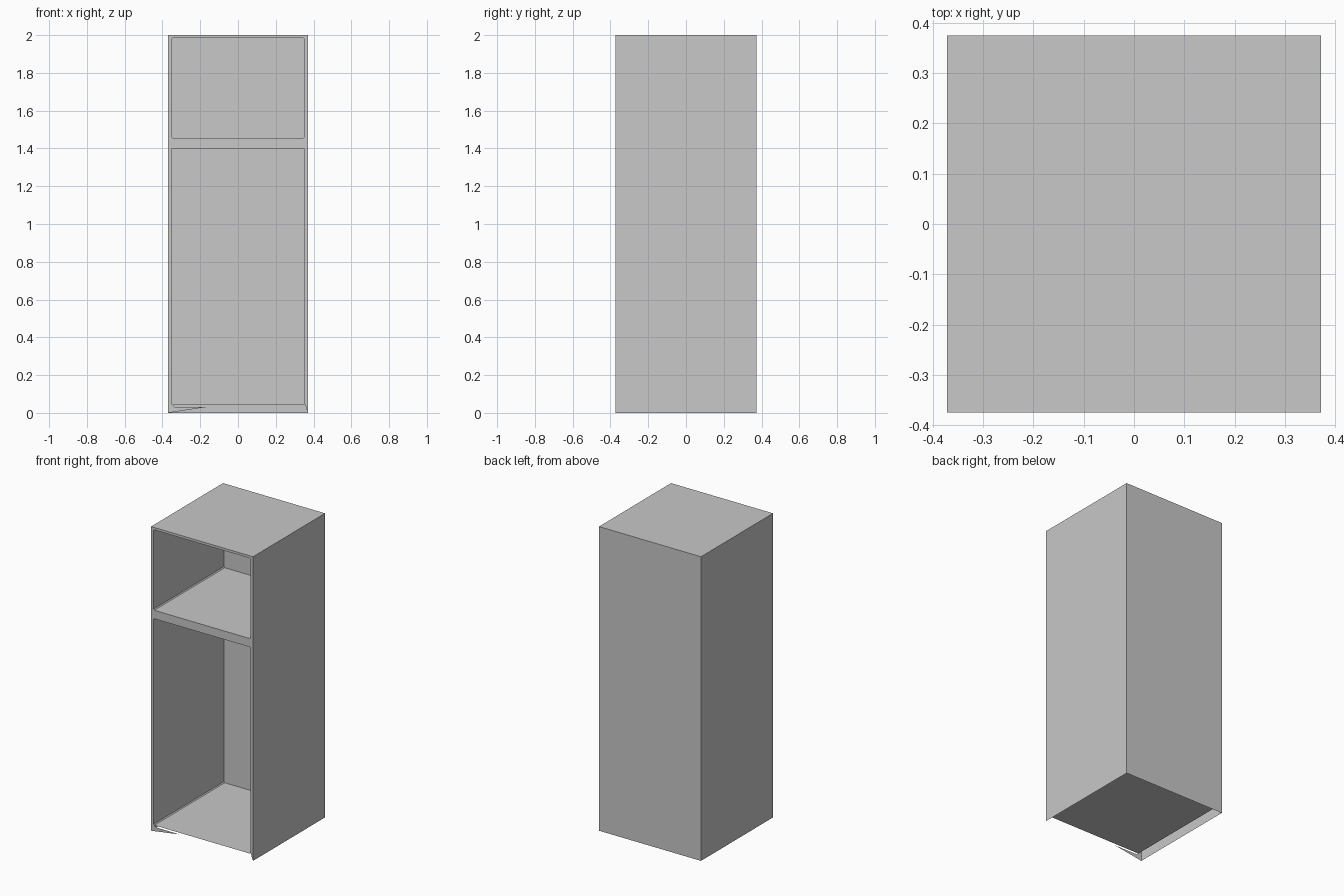
import bpy, bmesh

if "Cube" in bpy.data.objects:
    bpy.data.objects.remove(bpy.data.objects["Cube"], do_unlink=True)

W, D, H = 0.371, 0.374, 2.0      # half width, half depth, height
IN = 0.353                       # half width of the openings
BACK = 0.358                     # inner back
CUT = 0.006                      # clipped opening corners
FLOOR, LOWER_TOP, SHELF, UPPER_TOP = 0.042, 1.4, 1.456, 1.984

grey = bpy.data.materials.new("plain_grey")
grey.use_nodes = True
colour = (0.58, 0.58, 0.58, 1)
grey.diffuse_color = colour
grey.node_tree.nodes["Principled BSDF"].inputs["Base Color"].default_value = colour


def finish(name, bm):
    mesh = bpy.data.meshes.new(name)
    bm.to_mesh(mesh)
    bm.free()
    mesh.materials.append(grey)
    obj = bpy.data.objects.new(name, mesh)
    bpy.context.collection.objects.link(obj)
    return obj


def opening(z0, z1):
    """Clipped rectangle, from bottom right upward and round to bottom left."""
    right = [(IN - CUT, z0), (IN, z0 + CUT), (IN, z1 - CUT), (IN - CUT, z1)]
    return right + [(-x, z) for x, z in reversed(right)]


def ring(bm, points, y):
    return [bm.verts.new((x, y, z)) for x, z in points]


def loop_edges(bm, verts):
    return [bm.edges.new((v, verts[(i + 1) % len(verts)])) for i, v in enumerate(verts)]


def sleeve(bm, front, back):
    for i in range(len(front)):
        j = (i + 1) % len(front)
        bm.faces.new((front[i], back[i], back[j], front[j]))


# Outer casing: sides, back and top, open at the front and underneath
bm = bmesh.new()
bmesh.ops.create_cube(bm, size=1)
for v in bm.verts:
    v.co = (v.co.x * 2 * W, v.co.y * 2 * D, (v.co.z + 0.5) * H)
bm.normal_update()
gone = [f for f in bm.faces if f.normal.y < -0.5 or f.normal.z < -0.5]
bmesh.ops.delete(bm, geom=gone, context="FACES")
finish("casing", bm)

# Front frame: flat face round both openings, with a broken strip at the foot
bm = bmesh.new()
outline = [(-W, 0), (-W, H), (W, H), (W, 0)] + opening(FLOOR, LOWER_TOP)[1:-1]
outline += [(-0.335, 0.032), (-0.165, 0.031)]
edges = loop_edges(bm, ring(bm, outline, -D))
edges += loop_edges(bm, ring(bm, opening(SHELF, UPPER_TOP), -D))
bmesh.ops.triangle_fill(bm, use_beauty=True, use_dissolve=False, edges=edges,
                        normal=(0, -1, 0))
finish("front_frame", bm)

# Compartments: open boxes behind the two openings
for name, z0, z1 in (("lower_compartment", FLOOR, LOWER_TOP),
                     ("upper_compartment", SHELF, UPPER_TOP)):
    bm = bmesh.new()
    front = ring(bm, opening(z0, z1), -D)
    back = ring(bm, opening(z0, z1), BACK)
    sleeve(bm, front, back)
    bm.faces.new(back)
    bmesh.ops.recalc_face_normals(bm, faces=bm.faces)
    # normals look into the compartment
    bm.normal_update()
    rear = max(bm.faces, key=lambda f: f.calc_center_median().y)
    if rear.normal.y > 0:
        bmesh.ops.reverse_faces(bm, faces=bm.faces)
    finish(name, bm)
